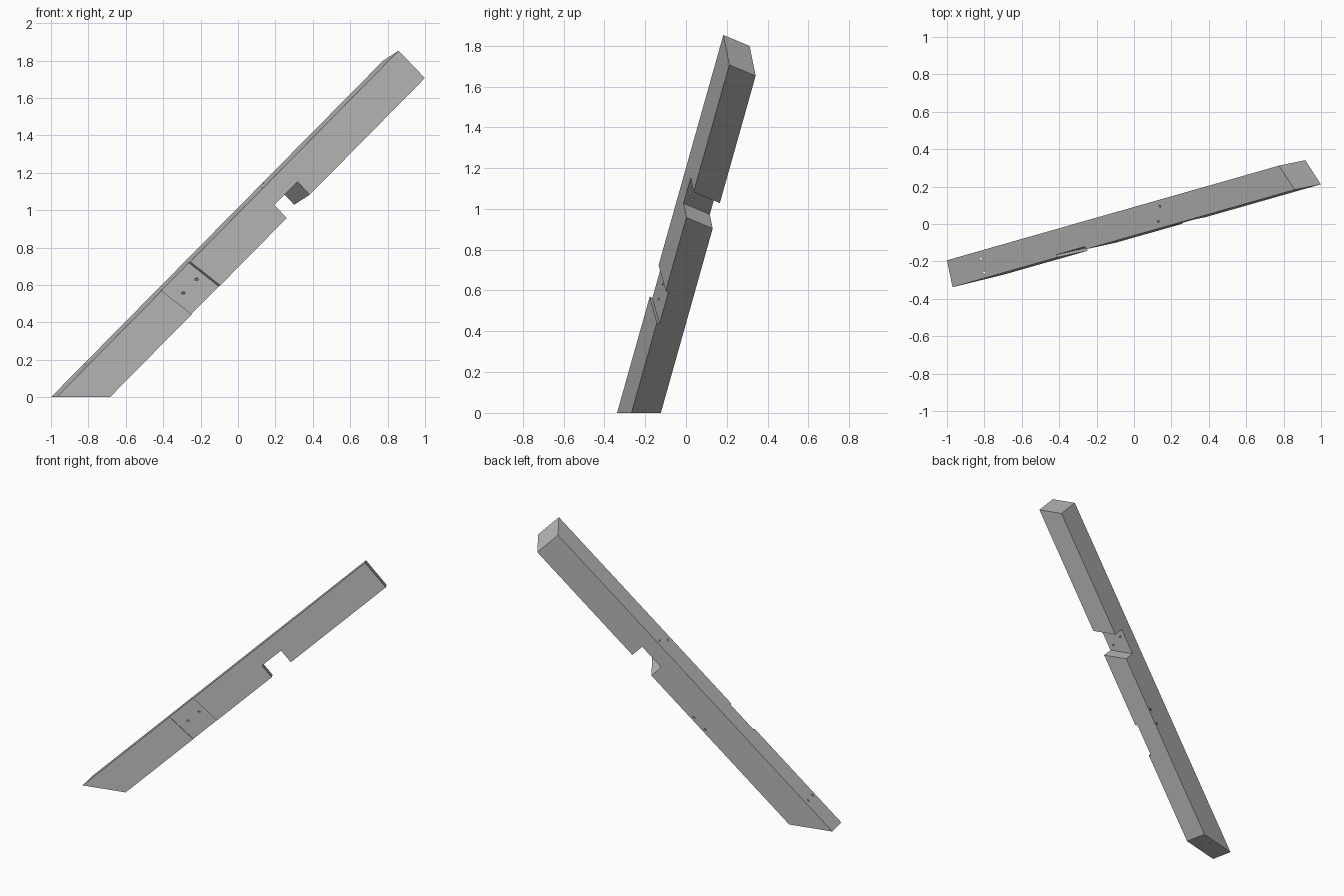
import bpy, bmesh
from mathutils import Vector

if "Cube" in bpy.data.objects:
    bpy.data.objects.remove(bpy.data.objects["Cube"])

# Local beam frame: u runs up the beam, v down across the side face, w front to back
ORIGIN = Vector((-0.97, -0.338, 0.0))
U = Vector((0.689, 0.1963, 0.698)).normalized()
V = Vector((0.683, 0.1425, -0.716))
V = (V - U * V.dot(U)).normalized()
W = U.cross(V)
HEIGHT, DEPTH, LENGTH = 0.205, 0.147, 2.655
SLANT = -0.07 / DEPTH          # bevel of the cross cuts along the depth


def place(u, v, w):
    return ORIGIN + U * u + V * v + W * w


def foot(v, w):
    """Distance along the beam where it meets the floor."""
    return -(v * V.z + w * W.z) / U.z


def new_object(name, bm):
    bmesh.ops.recalc_face_normals(bm, faces=bm.faces)
    mesh = bpy.data.meshes.new(name)
    bm.to_mesh(mesh)
    bm.free()
    ob = bpy.data.objects.new(name, mesh)
    bpy.context.collection.objects.link(ob)
    return ob


def block(name, front, back):
    """Six-sided block from matching front and back corner loops."""
    bm = bmesh.new()
    f = [bm.verts.new(place(*p)) for p in front]
    b = [bm.verts.new(place(*p)) for p in back]
    bm.faces.new(f)
    bm.faces.new(b[::-1])
    for i in range(4):
        j = (i + 1) % 4
        bm.faces.new((f[j], f[i], b[i], b[j]))
    return new_object(name, bm)


def slanted_cut(name, corners, w0, w1):
    loops = [[(u + SLANT * w, v, w) for u, v in corners] for w in (w0, w1)]
    return block(name, *loops)


def drill(name, start, end, radius=0.0065):
    bm = bmesh.new()
    axis = end - start
    bmesh.ops.create_cone(bm, cap_ends=True, segments=16, radius1=radius,
                          radius2=radius, depth=axis.length)
    rot = Vector((0, 0, 1)).rotation_difference(axis).to_matrix().to_4x4()
    bmesh.ops.transform(bm, matrix=rot, verts=bm.verts)
    bmesh.ops.translate(bm, vec=(start + end) / 2, verts=bm.verts)
    return new_object(name, bm)


# Beam: level foot, bevelled top end
loops = []
for w in (0.0, DEPTH):
    top = LENGTH + SLANT * w
    loops.append([(foot(0, w), 0, w), (foot(HEIGHT, w), HEIGHT, w),
                  (top, HEIGHT, w), (top, 0, w)])
beam = block("beam", *loops)

# Notch through the underside
cutters = [slanted_cut("notch_cutter", [(1.583, 0.108), (1.583, 0.3),
                                        (1.762, 0.3), (1.762, 0.108)], -0.05, 0.2)]

# Shallow housing across the front, slightly skewed
k = 0.029 / HEIGHT
cutters.append(slanted_cut("housing_cutter",
                           [(u + k * v, v) for u, v in ((0.816, -0.05), (0.816, 0.26),
                                                        (1.038, 0.26), (1.038, -0.05))],
                           -0.04, 0.015))

# Screw holes: angled through the housing
for u in (0.894, 0.999):
    a = place(u, 0.093, 0.015)
    b = place(u + 0.134, 0.185, DEPTH)
    cutters.append(drill("housing_drill", a - (b - a) * 0.4, b + (b - a) * 0.4))

# Screw holes: square through the top into the notch
for u, w in ((1.609, 0.037), (1.648, 0.113)):
    cutters.append(drill("notch_drill", place(u, -0.03, w), place(u, 0.15, w)))

# Screw holes: vertical through the foot
for x, y in ((-0.80, -0.26), (-0.82, -0.185)):
    cutters.append(drill("foot_drill", Vector((x, y, -0.05)), Vector((x, y, 0.3))))

# Cut the beam, then clear the cutters away
bpy.context.view_layer.objects.active = beam
beam.select_set(True)
for c in cutters:
    c.hide_render = True
    mod = beam.modifiers.new(c.name, 'BOOLEAN')
    mod.operation = 'DIFFERENCE'
    mod.solver = 'EXACT'
    mod.object = c
    bpy.ops.object.modifier_apply(modifier=mod.name)
for c in cutters:
    bpy.data.objects.remove(c, do_unlink=True)

# Plain grey finish
grey = bpy.data.materials.new("plain_grey")
grey.diffuse_color = (0.5, 0.5, 0.5, 1.0)
grey.use_nodes = True
grey.node_tree.nodes["Principled BSDF"].inputs["Base Color"].default_value = grey.diffuse_color
beam.data.materials.clear()
beam.data.materials.append(grey)
for p in beam.data.polygons:
    p.material_index = 0
